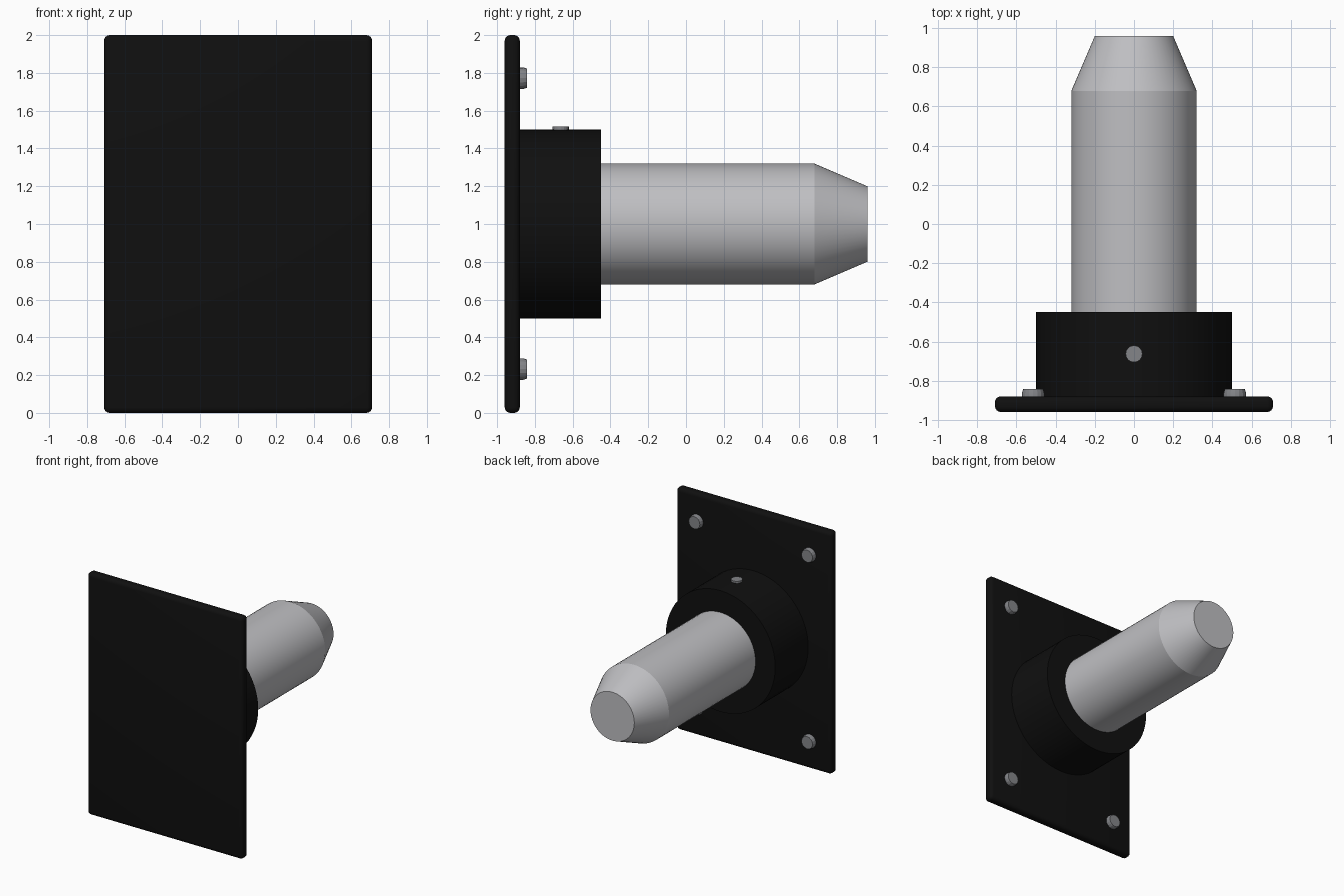
import bpy, bmesh, math
from mathutils import Matrix

cube = bpy.data.objects.get("Cube")
if cube:
    bpy.data.objects.remove(cube, do_unlink=True)


def material(name, rgb):
    m = bpy.data.materials.new(name)
    m.use_nodes = True
    col = (*rgb, 1.0)
    m.diffuse_color = col
    m.node_tree.nodes["Principled BSDF"].inputs["Base Color"].default_value = col
    return m


black = material("black_paint", (0.005, 0.005, 0.005))
steel = material("bright_steel", (0.52, 0.52, 0.54))
bolt_steel = material("dark_steel", (0.23, 0.235, 0.25))


def finish(name, bm, mat, angle=30):
    bmesh.ops.recalc_face_normals(bm, faces=bm.faces)
    mesh = bpy.data.meshes.new(name)
    bm.to_mesh(mesh)
    bm.free()
    mesh.materials.append(mat)
    obj = bpy.data.objects.new(name, mesh)
    bpy.context.collection.objects.link(obj)
    bpy.ops.object.select_all(action='DESELECT')
    obj.select_set(True)
    bpy.context.view_layer.objects.active = obj
    bpy.ops.object.shade_smooth_by_angle(angle=math.radians(angle))
    return obj


def turned(name, profile, mat, sides, origin, upright=False):
    """Capped solid of revolution from (radius, distance) pairs, along +y or +z."""
    bm = bmesh.new()
    rings = []
    for r, d in profile:
        rings.append([bm.verts.new((r * math.cos(a), r * math.sin(a), d))
                      for a in (2 * math.pi * i / sides for i in range(sides))])
    for lo, hi in zip(rings, rings[1:]):
        for i in range(sides):
            j = (i + 1) % sides
            bm.faces.new((lo[i], lo[j], hi[j], hi[i]))
    bm.faces.new(rings[0][::-1])
    bm.faces.new(rings[-1])
    turn = Matrix() if upright else Matrix.Rotation(-math.pi / 2, 4, 'X')
    bm.transform(Matrix.Translation(origin) @ turn)
    return finish(name, bm, mat, 20)


# Mounting plate with rounded edges
bm = bmesh.new()
bmesh.ops.create_cube(bm, size=1.0)
bm.transform(Matrix.Translation((0, -0.92, 1)) @ Matrix.Diagonal((1.42, 0.08, 2.0, 1)))
bmesh.ops.bevel(bm, geom=bm.edges[:], offset=0.03, segments=4, profile=0.5,
                affect='EDGES', clamp_overlap=True)
finish("mounting_plate", bm, black)

# Collar and tapered pin
turned("collar", [(0.5, -0.89), (0.5, -0.45)], black, 64, (0, 0, 1))
turned("tapered_pin", [(0.32, -0.5), (0.32, 0.68), (0.2, 0.96)], steel, 64, (0, 0, 1))

# Four plate bolts
for side, x in (("left", 0.515), ("right", -0.515)):
    for level, z in (("upper", 1.772), ("lower", 0.232)):
        turned(f"{level}_{side}_bolt",
               [(0.057, -0.01), (0.057, 0.018), (0.051, 0.037)],
               bolt_steel, 16, (x, -0.88, z))

# Set screw on top of the collar
turned("set_screw", [(0.043, -0.03), (0.043, 0.015)], bolt_steel, 16,
       (0, -0.663, 1.5), upright=True)
